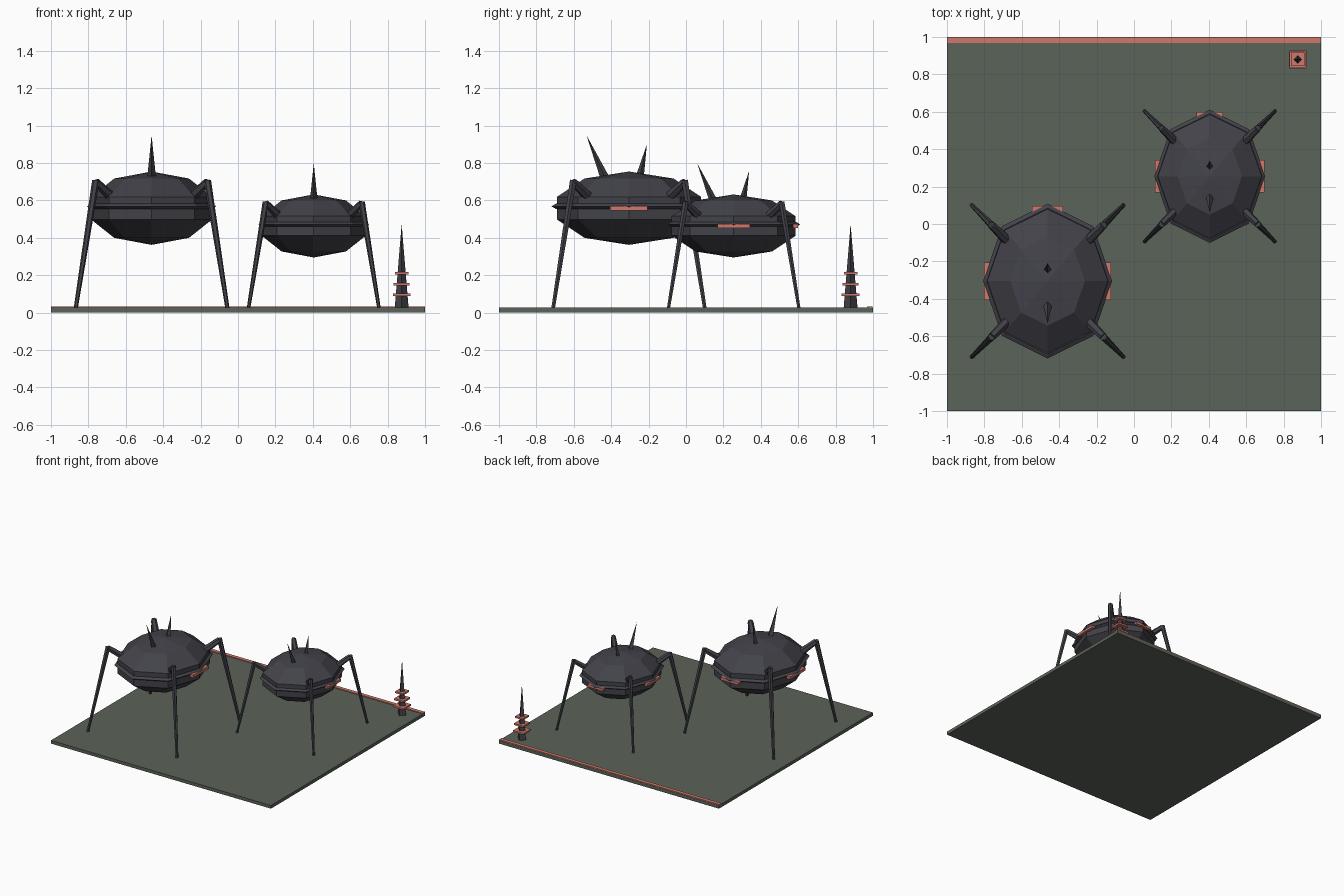
import bpy, bmesh
from math import pi, radians
from mathutils import Vector, Matrix

cube = bpy.data.objects.get("Cube")
if cube:
    bpy.data.objects.remove(cube, do_unlink=True)


def material(name, rgb):
    m = bpy.data.materials.new(name)
    m.use_nodes = True
    m.diffuse_color = (*rgb, 1)
    m.node_tree.nodes["Principled BSDF"].inputs["Base Color"].default_value = (*rgb, 1)
    return m


DARK = material("charcoal metal", (0.055, 0.055, 0.068))
GREEN = material("moss green", (0.105, 0.125, 0.098))
CORAL = material("coral", (0.62, 0.19, 0.15))


def finish(name, bm, mat):
    bmesh.ops.recalc_face_normals(bm, faces=bm.faces)
    mesh = bpy.data.meshes.new(name)
    bm.to_mesh(mesh)
    bm.free()
    mesh.materials.append(mat)
    obj = bpy.data.objects.new(name, mesh)
    bpy.context.collection.objects.link(obj)
    return obj


def box(name, centre, size, mat):
    bm = bmesh.new()
    bmesh.ops.create_cube(bm, size=1)
    bmesh.ops.scale(bm, vec=size, verts=bm.verts)
    bmesh.ops.translate(bm, vec=centre, verts=bm.verts)
    return finish(name, bm, mat)


def taper(name, start, end, r1, r2, sides, mat=DARK):
    """Tapered rod or spike between two points."""
    a, b = Vector(start), Vector(end)
    axis = b - a
    bm = bmesh.new()
    bmesh.ops.create_cone(bm, cap_ends=True, segments=sides, radius1=r1,
                          radius2=r2, depth=axis.length)
    rot = Vector((0, 0, 1)).rotation_difference(axis).to_matrix().to_4x4()
    bmesh.ops.transform(bm, matrix=Matrix.Translation((a + b) / 2) @ rot, verts=bm.verts)
    return finish(name, bm, mat)


def shell(name, centre, s):
    """Faceted egg-shaped hull."""
    bm = bmesh.new()
    bmesh.ops.create_uvsphere(bm, u_segments=8, v_segments=5, radius=1)
    bmesh.ops.scale(bm, vec=(0.34 * s, 0.405 * s, 0.196 * s), verts=bm.verts)
    bmesh.ops.translate(bm, vec=centre, verts=bm.verts)
    return finish(name, bm, DARK)


def rim(name, centre, s):
    """Eight-sided belt with a diamond cross-section."""
    bm = bmesh.new()
    section = [(0.345, 0), (0.325, 0.014), (0.30, 0), (0.325, -0.014)]
    loops = []
    for i in range(8):
        turn = Matrix.Rotation(i * pi / 4, 3, "Z")
        loop = []
        for r, z in section:
            p = turn @ Vector((r, 0, z))
            loop.append(bm.verts.new(Vector((p.x, p.y * 1.2, p.z)) * s + centre))
        loops.append(loop)
    for i in range(8):
        a, b = loops[i], loops[(i + 1) % 8]
        for j in range(4):
            k = (j + 1) % 4
            bm.faces.new((a[j], a[k], b[k], b[j]))
    return finish(name, bm, DARK)


def pod(label, centre, s, ground):
    c = Vector(centre)
    shell(label + "_hull", c, s)
    rim(label + "_rim", c + Vector((0, 0, 0.01 * s)), s)

    # Glowing slots on both sides and the back
    for side, x in (("left", 1), ("right", -1)):
        box(f"{label}_{side}_light", c + Vector((x * 0.325, 0, 0)) * s,
            Vector((0.03, 0.2, 0.024)) * s, CORAL)
    box(label + "_back_light", c + Vector((0, 0.385, 0)) * s,
        Vector((0.165, 0.03, 0.024)) * s, CORAL)

    # Horns on the roof
    taper(label + "_front_horn", c + Vector((0, -0.115, 0.13)) * s,
          c + Vector((0, -0.225, 0.385)) * s, 0.027 * s, 0.0005, 4)
    taper(label + "_back_horn", c + Vector((0, 0.05, 0.13)) * s,
          c + Vector((0, 0.095, 0.338)) * s, 0.026 * s, 0.0005, 4)

    # Four jointed legs
    for side, x in (("left", 1), ("right", -1)):
        for end, y in (("front", -1), ("back", 1)):
            name = f"{label}_{end}_{side}"
            hip = c + Vector((x * 0.21, y * 0.21, 0.055)) * s
            knee = c + Vector((x * 0.298, y * 0.298, 0.14)) * s
            foot = c + Vector((x * 0.405, y * 0.405, 0)) * s
            foot.z = ground
            taper(name + "_thigh", hip, knee, 0.028 * s, 0.022 * s, 6)
            taper(name + "_shin", knee + Vector((0, 0, 0.008)), foot,
                  0.02 * s, 0.011 * s, 6)


# Ground slab with an edge strip
TOP = 0.026
box("ground_slab", (0, 0, TOP / 2), (2, 2, TOP), GREEN)
box("back_strip", (0, 0.983, TOP), (2, 0.03, 0.014), CORAL)

# Two walkers
pod("large_walker", (-0.462, -0.305, 0.558), 1.0, TOP)
pod("small_walker", (0.405, 0.255, 0.463), 0.86, TOP)

# Beacon spire with square collars
taper("beacon_spire", (0.875, 0.88, TOP), (0.875, 0.88, 0.467), 0.037, 0.0005, 4)
for i, (z, w) in enumerate(((0.095, 0.095), (0.152, 0.085), (0.21, 0.073))):
    box(f"beacon_collar_{i + 1}", (0.875, 0.88, z), (w, w, 0.014), CORAL)
